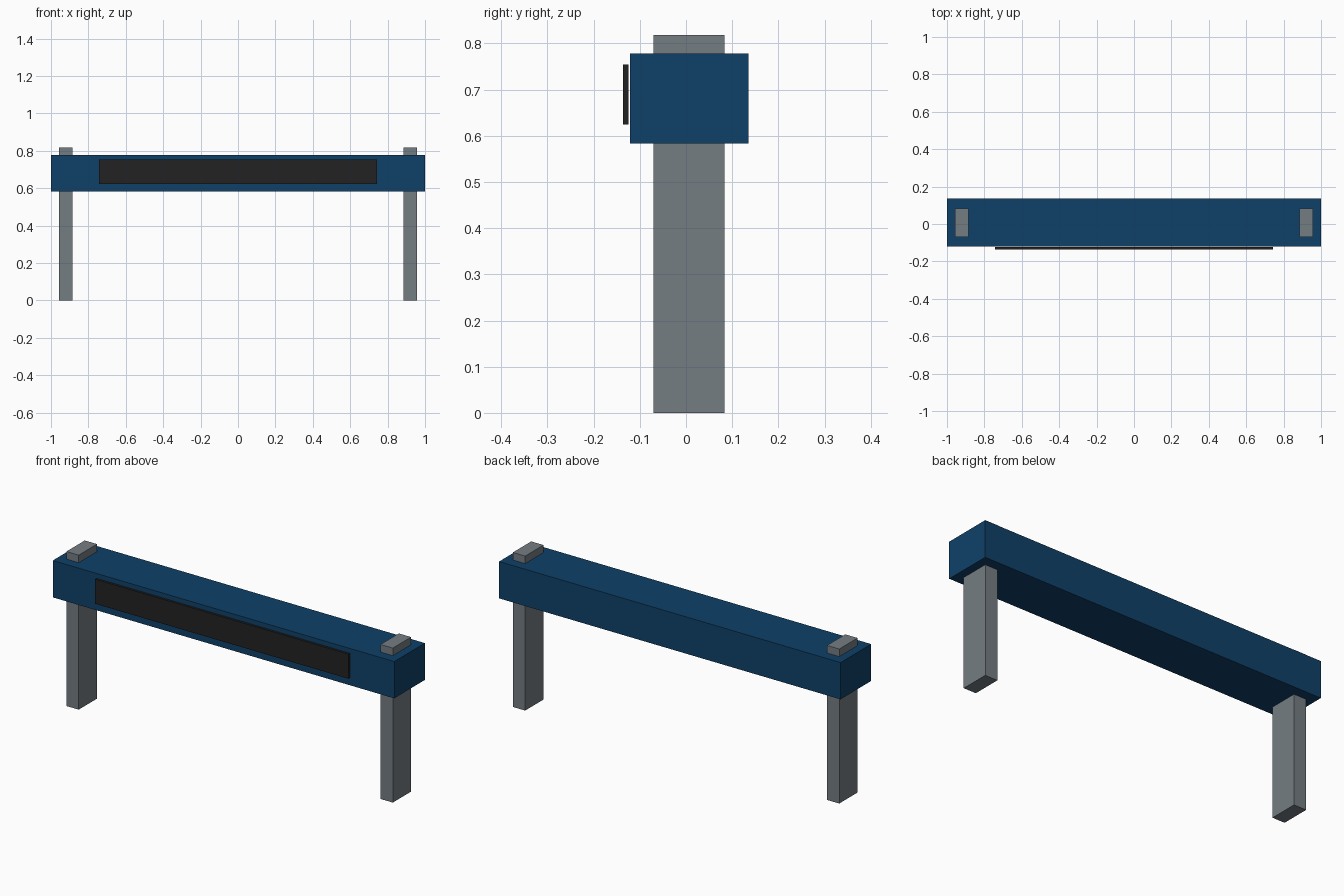
import bpy

if "Cube" in bpy.data.objects:
    bpy.data.objects.remove(bpy.data.objects["Cube"])


def make_material(name, rgb):
    mat = bpy.data.materials.new(name)
    mat.diffuse_color = (*rgb, 1.0)
    mat.use_nodes = True
    mat.node_tree.nodes["Principled BSDF"].inputs["Base Color"].default_value = mat.diffuse_color
    return mat


def box(name, low, high, mat):
    """Axis-aligned box between two opposite corners."""
    centre = [(a + b) / 2 for a, b in zip(low, high)]
    bpy.ops.mesh.primitive_cube_add(size=1, location=centre)
    obj = bpy.context.object
    obj.name = name
    obj.scale = [b - a for a, b in zip(low, high)]
    bpy.ops.object.transform_apply(location=False, rotation=False, scale=True)
    obj.data.materials.append(mat)
    return obj


blue = make_material("deep blue", (0.0048, 0.052, 0.140))
grey = make_material("steel grey", (0.178, 0.205, 0.225))
black = make_material("panel black", (0.016, 0.016, 0.016))

# Overhead beam spanning the gantry
box("beam", (-1.0, -0.121, 0.583), (1.0, 0.135, 0.778), blue)

# Display panel standing just off the front of the beam
box("display_panel", (-0.742, -0.136, 0.624), (0.742, -0.124, 0.754), black)

# Upright posts passing through the beam ends
for side, x in (("left", -0.92), ("right", 0.92)):
    box(side + "_post", (x - 0.036, -0.07, 0.0), (x + 0.036, 0.083, 0.818), grey)
